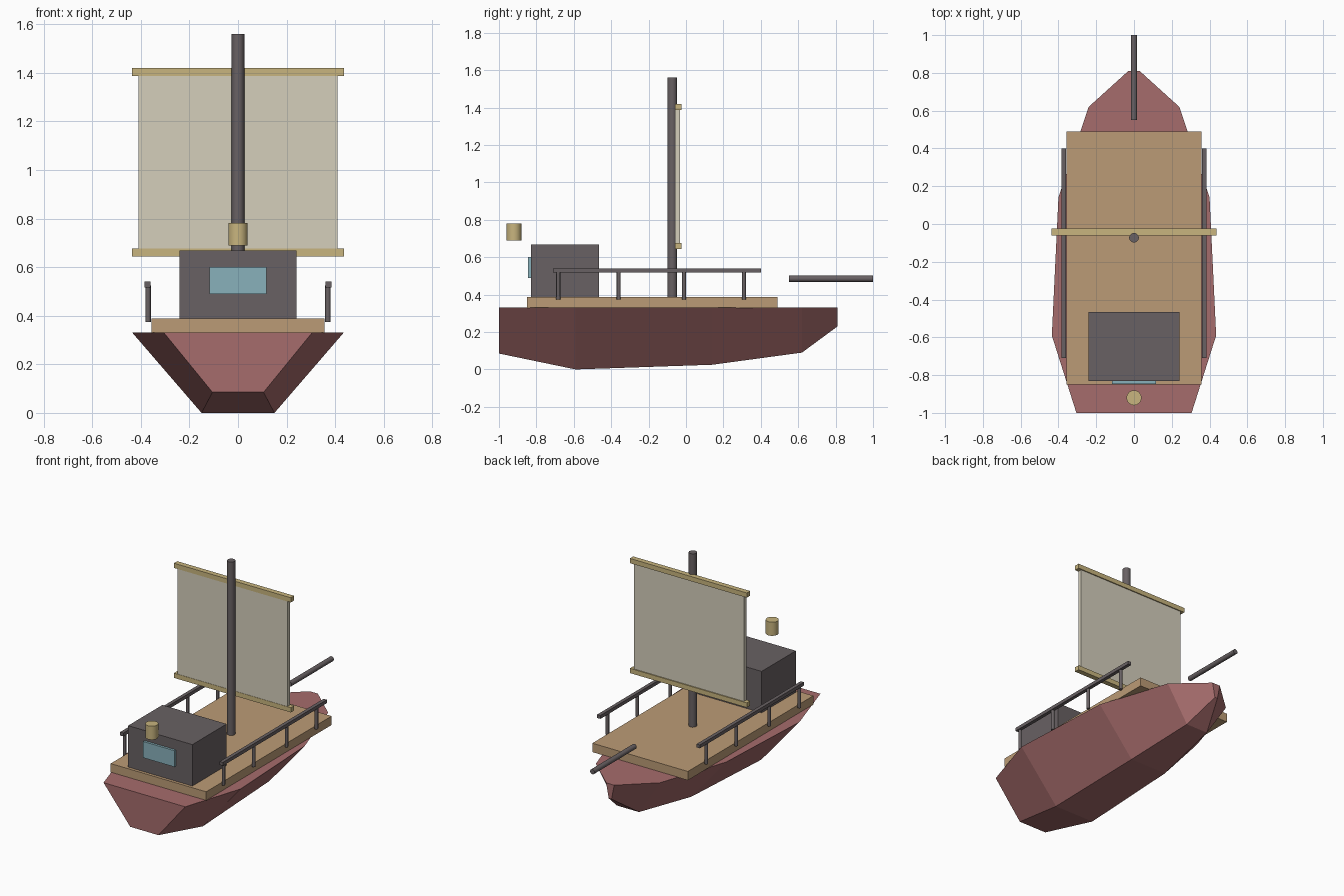
import bpy, bmesh
from math import pi

if "Cube" in bpy.data.objects:
    bpy.data.objects.remove(bpy.data.objects["Cube"])


def material(name, rgb):
    m = bpy.data.materials.new(name)
    m.diffuse_color = (*rgb, 1)
    m.use_nodes = True
    m.node_tree.nodes["Principled BSDF"].inputs["Base Color"].default_value = m.diffuse_color
    return m


RED = material("hull_red", (0.38, 0.15, 0.15))
WOOD = material("deck_wood", (0.50, 0.33, 0.18))
DARK = material("dark_timber", (0.14, 0.12, 0.125))
CLOTH = material("sail_cloth", (0.66, 0.62, 0.50))
GOLD = material("yard_gold", (0.58, 0.46, 0.21))
GLASS = material("window_glass", (0.25, 0.44, 0.50))


def add_object(name, bm, mat):
    bmesh.ops.recalc_face_normals(bm, faces=bm.faces)
    me = bpy.data.meshes.new(name)
    bm.to_mesh(me)
    bm.free()
    me.materials.append(mat)
    ob = bpy.data.objects.new(name, me)
    bpy.context.collection.objects.link(ob)
    return ob


def box(name, lo, hi, mat):
    bm = bmesh.new()
    bmesh.ops.create_cube(bm, size=1)
    for v in bm.verts:
        v.co = [(a + b) / 2 + c * (b - a) for a, b, c in zip(lo, hi, v.co)]
    return add_object(name, bm, mat)


def rod(name, centre, radius, length, mat, sides=12, along_y=False):
    bm = bmesh.new()
    bmesh.ops.create_cone(bm, cap_ends=True, segments=sides,
                          radius1=radius, radius2=radius, depth=length)
    ob = add_object(name, bm, mat)
    ob.location = centre
    if along_y:
        ob.rotation_euler.x = pi / 2
    for p in ob.data.polygons:
        p.use_smooth = len(p.vertices) == 4
    ob.data.set_sharp_from_angle(angle=pi / 4)
    return ob


# Hull: trapezoid sections (y, top half width, keel height) joined stern to bow
stations = [(-1.0, 0.305, 0.085), (-0.59, 0.435, 0.0), (0.14, 0.40, 0.025),
            (0.62, 0.24, 0.09), (0.81, 0.03, 0.23)]
bm = bmesh.new()
rings = [[bm.verts.new(p) for p in ((-w, y, 0.33), (-0.345 * w, y, z),
                                    (0.345 * w, y, z), (w, y, 0.33))]
         for y, w, z in stations]
for a, b in zip(rings, rings[1:]):
    for i in range(4):
        j = (i + 1) % 4
        bm.faces.new((a[i], a[j], b[j], b[i]))
bm.faces.new(rings[0])
bm.faces.new(rings[-1])
add_object("hull", bm, RED)

# Deck, cabin and window
box("deck", (-0.357, -0.85, 0.328), (0.357, 0.49, 0.388), WOOD)
box("cabin", (-0.24, -0.83, 0.385), (0.24, -0.465, 0.668), DARK)
box("cabin_window", (-0.117, -0.846, 0.49), (0.117, -0.82, 0.60), GLASS)

# Stern lantern
rod("stern_lantern", (0, -0.92, 0.735), 0.04, 0.092, GOLD, 16)

# Mast, sail and yards
rod("mast", (0, -0.073, 0.97), 0.026, 1.18, DARK)
box("sail", (-0.41, -0.058, 0.66), (0.41, -0.032, 1.40), CLOTH)
for name, z in (("lower_yard", 0.66), ("upper_yard", 1.403)):
    box(name, (-0.437, -0.06, z - 0.016), (0.437, -0.025, z + 0.016), GOLD)

# Bowsprit
rod("bowsprit", (0, 0.775, 0.485), 0.017, 0.45, DARK, along_y=True)

# Railings on both sides
for side, s in (("left", -1), ("right", 1)):
    x = 0.372 * s
    box(f"{side}_rail", (x - 0.012, -0.71, 0.517), (x + 0.012, 0.40, 0.54), DARK)
    for i, y in enumerate((-0.683, -0.36, -0.01, 0.31)):
        rod(f"{side}_rail_post_{i + 1}", (0.37 * s, y, 0.45), 0.011, 0.15, DARK, 8)
